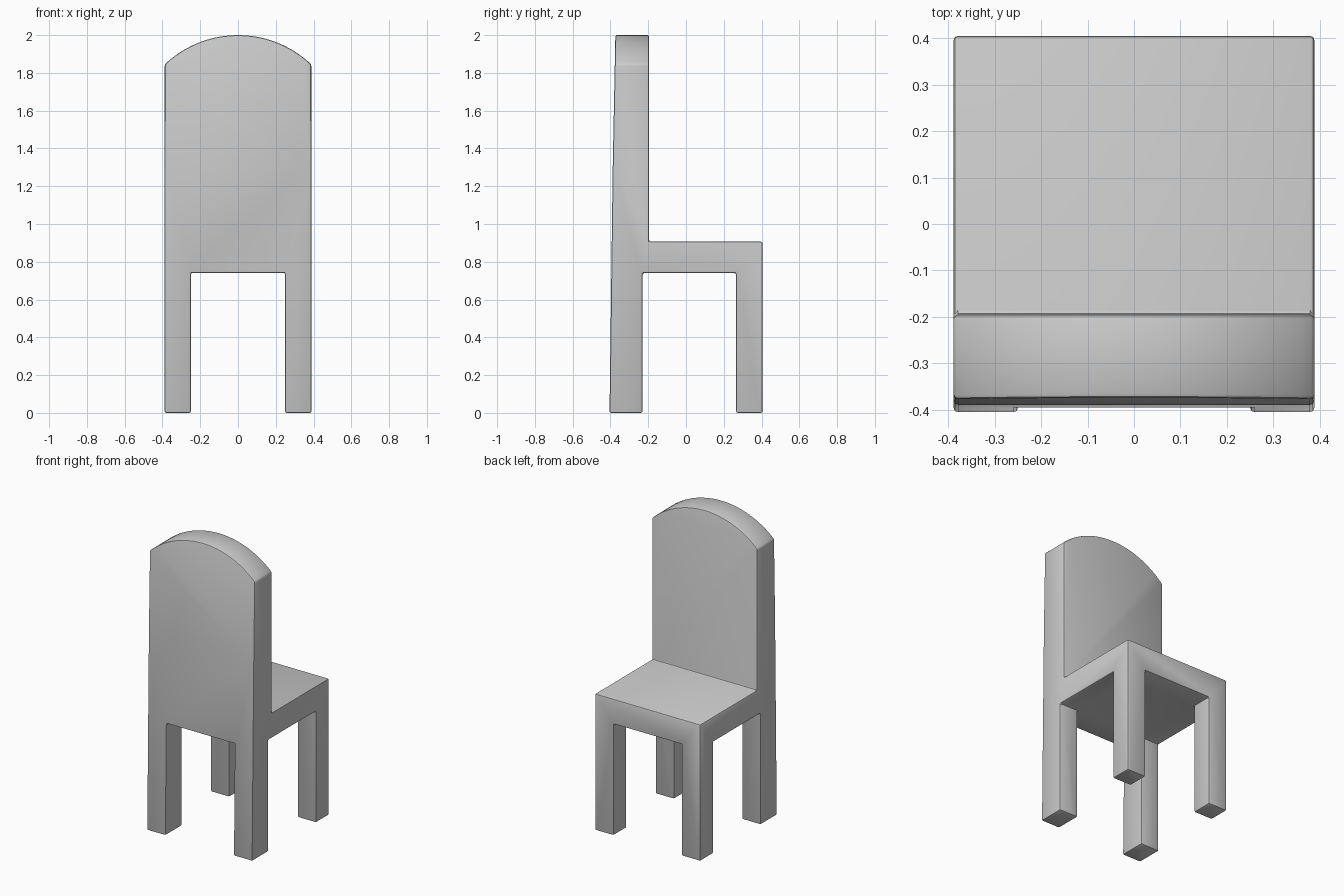
import bpy, bmesh, math
from mathutils import Vector

cube = bpy.data.objects.get("Cube")
if cube:
    bpy.data.objects.remove(cube, do_unlink=True)

# Single flat colour
grey = bpy.data.materials.new("plain_grey")
grey.use_nodes = True
grey.diffuse_color = (0.6, 0.6, 0.6, 1)
grey.node_tree.nodes["Principled BSDF"].inputs["Base Color"].default_value = (0.6, 0.6, 0.6, 1)


def prism(name, outline, depth):
    """Extrude a closed outline of 3D points along the depth vector."""
    bm = bmesh.new()
    face = bm.faces.new([bm.verts.new(p) for p in outline])
    new = bmesh.ops.extrude_face_region(bm, geom=[face])["geom"]
    bmesh.ops.translate(bm, vec=Vector(depth), verts=[v for v in new if isinstance(v, bmesh.types.BMVert)])
    bmesh.ops.recalc_face_normals(bm, faces=bm.faces)
    mesh = bpy.data.meshes.new(name)
    bm.to_mesh(mesh)
    bm.free()
    mesh.materials.append(grey)
    obj = bpy.data.objects.new(name, mesh)
    bpy.context.collection.objects.link(obj)
    return obj


half_width, leg_inner, apron = 0.388, 0.25, 0.74

# Side outline: leaning backrest, seat and the gap between the legs
side = [(-0.405, 0), (-0.23, 0), (-0.23, apron), (0.265, apron), (0.265, 0), (0.405, 0),
        (0.405, 0.907), (-0.195, 0.907), (-0.195, 2.1), (-0.372, 2.1), (-0.388, 1.3)]
chair = prism("chair_frame", [(-0.5, y, z) for y, z in side], (1, 0, 0))

# Front outline: arched top and the gap between the legs
rise = 0.155
radius = (half_width ** 2 + rise ** 2) / (2 * rise)
sweep = math.asin(half_width / radius)
steps = 24
arch = []
for i in range(steps + 1):
    a = sweep * (1 - 2 * i / steps)
    arch.append((radius * math.sin(a), 2 - radius + radius * math.cos(a)))
front = [(leg_inner, 0), (half_width, 0)] + arch
front += [(-half_width, 0), (-leg_inner, 0), (-leg_inner, apron), (leg_inner, apron)]
cutter = prism("front_outline", [(x, -0.6, z) for x, z in front], (0, 1.2, 0))
cutter.hide_render = True

# Keep only what both outlines share, then soften the edges
bpy.ops.object.select_all(action="DESELECT")
chair.select_set(True)
bpy.context.view_layer.objects.active = chair
trim = chair.modifiers.new("trim", "BOOLEAN")
trim.operation = "INTERSECT"
trim.solver = "EXACT"
trim.object = cutter
bpy.ops.object.modifier_apply(modifier="trim")
bpy.data.objects.remove(cutter, do_unlink=True)

soft = chair.modifiers.new("soft_edges", "BEVEL")
soft.width = 0.009
soft.segments = 2
soft.limit_method = "ANGLE"
soft.angle_limit = math.radians(30)
bpy.ops.object.modifier_apply(modifier="soft_edges")
bpy.ops.object.shade_smooth_by_angle(angle=math.radians(30))
